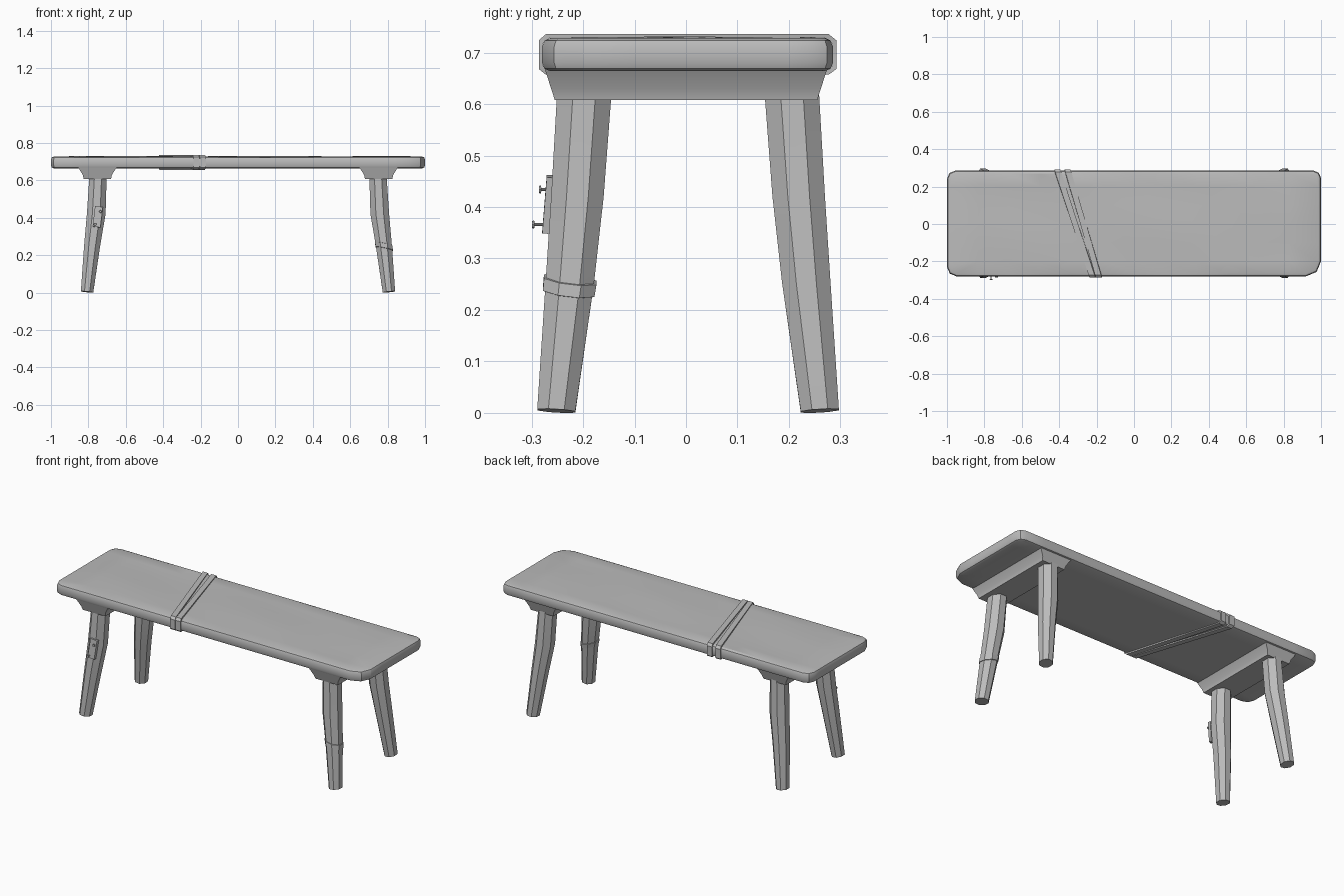
import bpy, bmesh, math
from mathutils import Vector, Matrix

cube = bpy.data.objects.get("Cube")
if cube:
    bpy.data.objects.remove(cube, do_unlink=True)

GREY = (0.5, 0.5, 0.5, 1)
wood = bpy.data.materials.new("plain grey")
wood.use_nodes = True
wood.diffuse_color = GREY
wood.node_tree.nodes["Principled BSDF"].inputs["Base Color"].default_value = GREY


def finish(name, bm):
    bmesh.ops.recalc_face_normals(bm, faces=bm.faces[:])
    mesh = bpy.data.meshes.new(name)
    bm.to_mesh(mesh)
    bm.free()
    mesh.materials.append(wood)
    obj = bpy.data.objects.new(name, mesh)
    bpy.context.collection.objects.link(obj)
    bpy.ops.object.select_all(action='DESELECT')
    obj.select_set(True)
    bpy.context.view_layer.objects.active = obj
    bpy.ops.object.shade_smooth_by_angle(angle=math.radians(30))
    return obj


def loft(name, rings, closed=False):
    """Skin a list of point rings, capped at the ends or closed into a loop."""
    bm = bmesh.new()
    loops = [[bm.verts.new(p) for p in ring] for ring in rings]
    pairs = list(zip(loops, loops[1:]))
    if closed:
        pairs.append((loops[-1], loops[0]))
    else:
        bm.faces.new(loops[0])
        bm.faces.new(loops[-1])
    n = len(loops[0])
    for a, b in pairs:
        for i in range(n):
            j = (i + 1) % n
            bm.faces.new((a[i], a[j], b[j], b[i]))
    return finish(name, bm)


def octagon(cx, cy, z, rx, ry, tilt=(0, 0)):
    ring = []
    for i in range(8):
        a = math.pi / 8 + i * math.pi / 4
        dx = rx * math.cos(a) / math.cos(math.pi / 8)
        dy = ry * math.sin(a) / math.cos(math.pi / 8)
        ring.append((cx + dx, cy + dy, z + tilt[0] * dx + tilt[1] * dy))
    return ring


def rect(x, y, z):
    return [(-x, -y, z), (x, -y, z), (x, y, z), (-x, y, z)]


# Seat: plank with unequal rounded corners, soft rim and a worn wavy top
bm = bmesh.new()
bmesh.ops.create_cube(bm, size=1, matrix=Matrix.Translation((0, 0.003, 0.696))
                      @ Matrix.Diagonal((2, 0.565, 0.064, 1)))
for sx, sy, size in ((-1, -1, 0.05), (-1, 1, 0.045), (1, -1, 0.08), (1, 1, 0.04)):
    corner = [e for e in bm.edges
              if abs(e.verts[0].co.z - e.verts[1].co.z) > 0.05
              and all(abs(v.co.x - sx) < 0.001 and v.co.y * sy > 0.27 for v in e.verts)]
    bmesh.ops.bevel(bm, geom=corner, offset=size, segments=2, profile=0.5, affect='EDGES')
rim = [e for e in bm.edges if abs(e.verts[0].co.z - e.verts[1].co.z) < 0.001]
bmesh.ops.bevel(bm, geom=rim, offset=0.016, segments=2, profile=0.5, affect='EDGES')
cuts = [((x / 6, 0, 0), (1, 0, 0)) for x in range(-5, 6)]
cuts += [((0, y / 10, 0), (0, 1, 0)) for y in (-2, -1, 0, 1, 2)]
for point, normal in cuts:
    bmesh.ops.bisect_plane(bm, geom=bm.verts[:] + bm.edges[:] + bm.faces[:],
                           plane_co=point, plane_no=normal)
for v in bm.verts:
    if v.co.z > 0.727 and abs(v.co.x) < 0.9:
        v.co.z += 0.004 * math.sin(4 * v.co.x + 1) * math.cos(14 * v.co.y + 3 * v.co.x)
finish("seat", bm)

# Straps: two flat bands running diagonally round the seat
for name, front, back in (("front_strap", -0.188, -0.355), ("rear_strap", -0.222, -0.41)):
    rings = []
    for x_shift in (-0.016, 0.016):
        for grow in ((0, 0.007) if x_shift < 0 else (0.007, 0)):
            ring = []
            for y, z in ((-0.265, 0.664), (-0.279, 0.675), (-0.279, 0.717), (-0.265, 0.729),
                         (0.27, 0.729), (0.285, 0.717), (0.285, 0.675), (0.27, 0.664)):
                x = front + (back - front) * (y + 0.28) / 0.565 + x_shift
                ring.append((x, y + math.copysign(grow, y),
                             z + math.copysign(grow, z - 0.696)))
            rings.append(ring)
    loft(name, rings, closed=True)

# Legs and cross beams
LEG = ((0.807, 0.252, 0.004, 0.033, 0.037), (0.78, 0.226, 0.25, 0.043, 0.047),
       (0.758, 0.211, 0.42, 0.050, 0.051), (0.748, 0.197, 0.63, 0.046, 0.053))
for side, sx in (("left", 1), ("right", -1)):
    for end, sy, shift in (("front", -1, 0), ("back", 1, 0.008)):
        loft(f"{end}_{side}_leg",
             [octagon(sx * x, sy * (y + shift), z, rx, ry,
                      (0.1 * sx, 0.06 * sy) if z < 0.1 else (0, 0))
              for x, y, z, rx, ry in LEG])
    beam = loft(f"{side}_beam", [rect(0.073, 0.255, 0.608), rect(0.078, 0.262, 0.63),
                                 rect(0.103, 0.275, 0.67)])
    beam.location.x = sx * 0.752

# Band round the front left leg
loft("leg_band", [octagon(x, y, z, rx, ry, (-0.2, -0.12)) for x, y, z, rx, ry in (
    (0.782, -0.228, 0.233, 0.040, 0.044), (0.782, -0.228, 0.235, 0.046, 0.050),
    (0.779, -0.225, 0.259, 0.047, 0.051), (0.779, -0.225, 0.261, 0.041, 0.045))])

# Repair plate with two nails on the front right leg
bm = bmesh.new()
bmesh.ops.create_cube(bm, size=1, matrix=Matrix.Translation((-0.75, -0.266, 0.405))
                      @ Matrix.Rotation(0.12, 4, 'Y') @ Matrix.Rotation(-0.08, 4, 'X')
                      @ Matrix.Diagonal((0.042, 0.018, 0.11, 1)))
finish("repair_plate", bm)
for name, x, z, tip in (("upper_nail", -0.735, 0.434, -0.286), ("lower_nail", -0.764, 0.366, -0.299)):
    rings = []
    for y, r in ((-0.262, 0.003), (tip + 0.005, 0.003), (tip + 0.004, 0.008), (tip, 0.007)):
        rings.append([(x + r * math.cos(i * math.pi / 4), y, z + r * math.sin(i * math.pi / 4))
                      for i in range(8)])
    loft(name, rings)
